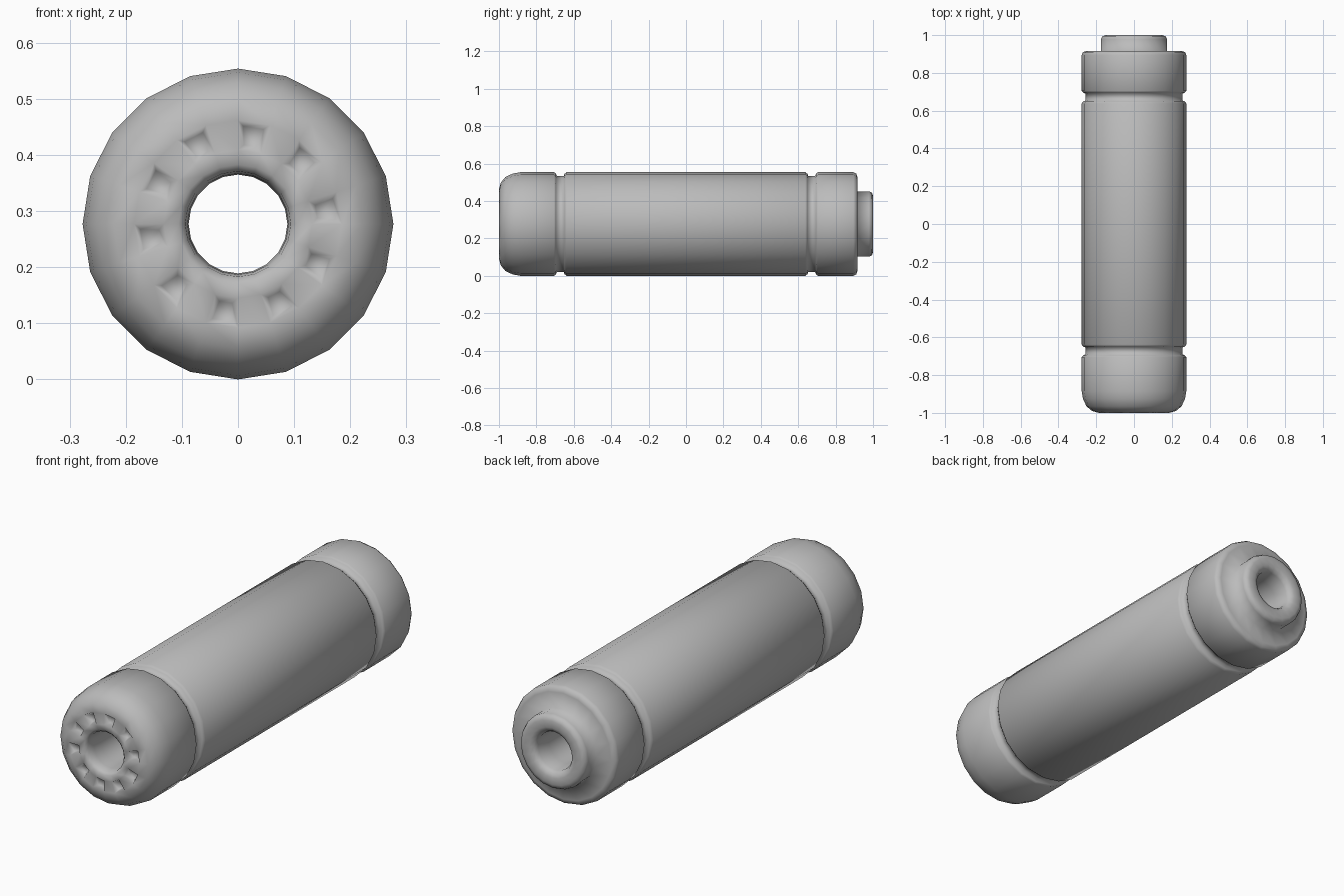
import bpy, bmesh, math

if "Cube" in bpy.data.objects:
    bpy.data.objects.remove(bpy.data.objects["Cube"], do_unlink=True)

SIDES = 20
R = 0.277          # outer radius, also the height of the axis

grey = bpy.data.materials.new("metal grey")
grey.use_nodes = True
colour = (0.5, 0.5, 0.5, 1)
grey.diffuse_color = colour
grey.node_tree.nodes["Principled BSDF"].inputs["Base Color"].default_value = colour

# Closed cross-section as (y, radius): front face, body, rear neck, bore
front_cap = [(-0.985, 0.094), (-0.997, 0.106), (-1, 0.132), (-1, 0.185),
             (-0.99, 0.222), (-0.965, 0.252), (-0.925, 0.27), (-0.885, R),
             (-0.705, R), (-0.696, 0.27)]
front_groove = [(-0.69, 0.256), (-0.654, 0.256)]
tube = [(-0.65, 0.268), (-0.638, R), (0.638, R), (0.65, 0.268)]
rear_groove = [(0.654, 0.256), (0.69, 0.256)]
rear_cap = [(0.696, 0.27), (0.705, R), (0.895, R), (0.91, 0.27), (0.917, 0.25)]
neck = [(0.917, 0.175), (0.978, 0.175), (0.994, 0.167), (1, 0.15),
        (1, 0.118), (0.992, 0.1), (0.975, 0.09)]
bore = [(0.9, 0.088), (-0.9, 0.088), (-0.95, 0.09)]
profile = front_cap + front_groove + tube + rear_groove + rear_cap + neck + bore

# Turn the cross-section around the long axis
bm = bmesh.new()
rings = []
for i in range(SIDES):
    a = math.tau * i / SIDES
    rings.append([bm.verts.new((r * math.cos(a), y, R + r * math.sin(a)))
                  for y, r in profile])
pits = []
n = len(profile)
for i in range(SIDES):
    here, there = rings[i], rings[(i + 1) % SIDES]
    for j in range(n):
        k = (j + 1) % n
        face = bm.faces.new((here[j], here[k], there[k], there[j]))
        # Every second face of the flat front ring becomes a pit
        if j == 2 and i % 2 == 0:
            pits.append(face)
bmesh.ops.recalc_face_normals(bm, faces=bm.faces)

# Sink the tapered pits around the front opening
bmesh.ops.inset_individual(bm, faces=pits, thickness=0.014, depth=0)
for v in {v for f in pits for v in f.verts}:
    v.co.y += 0.022
for f in bm.faces:
    f.smooth = True

mesh = bpy.data.meshes.new("barrel_tube")
bm.to_mesh(mesh)
bm.free()
mesh.materials.append(grey)
barrel = bpy.data.objects.new("barrel_tube", mesh)
bpy.context.collection.objects.link(barrel)
